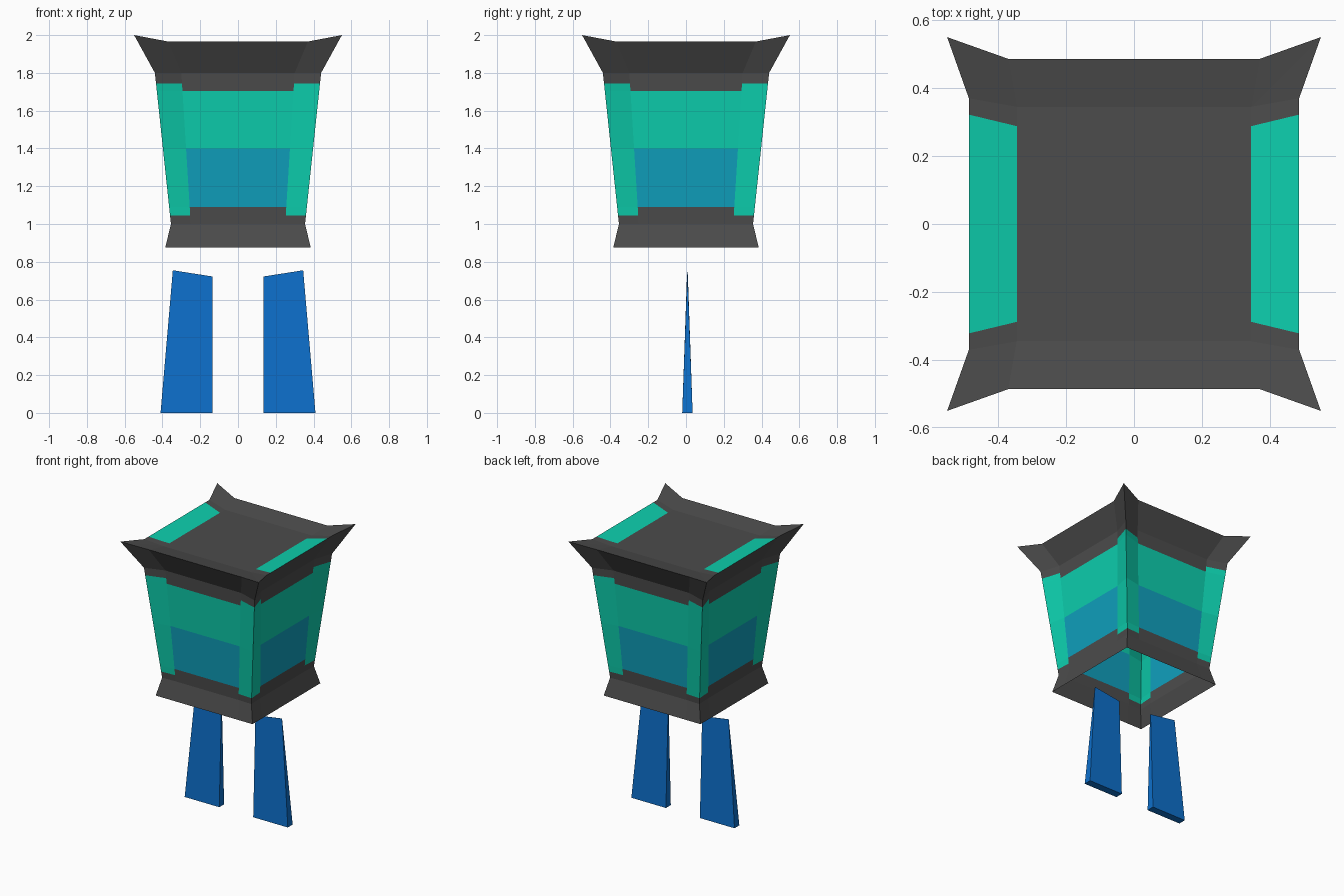
import bpy, bmesh

if "Cube" in bpy.data.objects:
    bpy.data.objects.remove(bpy.data.objects["Cube"])


def material(name, rgb):
    m = bpy.data.materials.new(name)
    m.diffuse_color = (*rgb, 1)
    m.use_nodes = True
    m.node_tree.nodes["Principled BSDF"].inputs["Base Color"].default_value = m.diffuse_color
    return m


GREY = material("charcoal", (0.072, 0.072, 0.072))
GREEN = material("sea green", (0.004, 0.62, 0.42))
TEAL = material("teal blue", (0.005, 0.35, 0.51))
BLUE = material("royal blue", (0.004, 0.16, 0.60))


def finish(bm, name, mats):
    bmesh.ops.remove_doubles(bm, verts=bm.verts, dist=0.0002)
    bmesh.ops.recalc_face_normals(bm, faces=bm.faces)
    me = bpy.data.meshes.new(name)
    bm.to_mesh(me)
    bm.free()
    ob = bpy.data.objects.new(name, me)
    for m in mats:
        me.materials.append(m)
    bpy.context.collection.objects.link(ob)


def turn(p, k):
    x, y, z = p
    for _ in range(k):
        x, y = -y, x
    return x, y, z


def face(bm, pts, mat):
    bm.faces.new([bm.verts.new(p) for p in pts]).material_index = mat


# Body levels: height, corner height, corner half width, panel half width, panel recess
def wall(z):
    t = (z - 1.0) / 0.8
    return z, z, 0.355 + 0.085 * t, 0.25 + 0.05 * t, 0.004 + 0.041 * t


levels = [(0.875, 0.875, 0.385, 0.27, 0.0)]
levels += [wall(z) for z in (1.0, 1.045, 1.09, 1.40, 1.705, 1.745, 1.8)]
levels += [(1.966, 2.0, 0.55, 0.37, 0.064)]


def section(level):
    # one side: left corner, panel left, panel right, right corner
    z, zc, w, a, d = level
    return [(-w, -w, zc), (-a, d - w, z), (a, d - w, z), (w, -w, zc)]


# Lantern shell, open below, with recessed panels and flared rim
bm = bmesh.new()
for lo, hi in zip(levels, levels[1:]):
    mid = (lo[0] + hi[0]) / 2
    strip = 1 if 1.045 < mid < 1.745 else 0
    panel = 2 if 1.09 < mid < 1.40 else 1 if 1.40 < mid < 1.705 else 0
    p, q = section(lo), section(hi)
    for k in range(4):
        for i, mat in enumerate((strip, panel, strip)):
            face(bm, [turn(v, k) for v in (p[i], p[i + 1], q[i + 1], q[i])], mat)
finish(bm, "lantern_body", [GREY, GREEN, TEAL])

# Dished roof: sunken square, sloping bands, raised corners
bm = bmesh.new()
s, zi = 0.345, 1.942
face(bm, [turn((s, s, zi), k) for k in range(4)], 0)
rim = section(levels[-1])
for k in range(4):
    inner_l, inner_r = (-s, -s, zi), (s, -s, zi)
    tris = [(inner_l, rim[0], rim[1]), (inner_r, rim[2], rim[3])]
    for t in tris:
        face(bm, [turn(v, k) for v in t], 0)
    # the two x sides carry a green strip
    y_out, z_out = rim[1][1], rim[1][2]
    cuts = [(-s, rim[1][0]), (-0.288, -0.322), (0.288, 0.322), (s, rim[2][0])]
    for i, (u, v) in enumerate(zip(cuts, cuts[1:])):
        pts = [(u[0], -s, zi), (u[1], y_out, z_out), (v[1], y_out, z_out), (v[0], -s, zi)]
        face(bm, [turn(c, k) for c in pts], 1 if k % 2 and i == 1 else 0)
finish(bm, "roof", [GREY, GREEN])

# Wedge legs, thick at the foot and tapering to a thin edge
for side, name in ((-1, "left_leg"), (1, "right_leg")):
    bm = bmesh.new()
    foot = [(0.135, -0.02, 0), (0.41, -0.02, 0), (0.41, 0.035, 0), (0.135, 0.035, 0)]
    top = [(0.135, 0.005, 0.722), (0.345, 0.0073, 0.755), (0.345, 0.0077, 0.755), (0.135, 0.010, 0.722)]
    f = [(side * x, y, z) for x, y, z in foot]
    t = [(side * x, y, z) for x, y, z in top]
    face(bm, f, 0)
    face(bm, t, 0)
    for i in range(4):
        j = (i + 1) % 4
        face(bm, [f[i], f[j], t[j], t[i]], 0)
    finish(bm, name, [BLUE])
